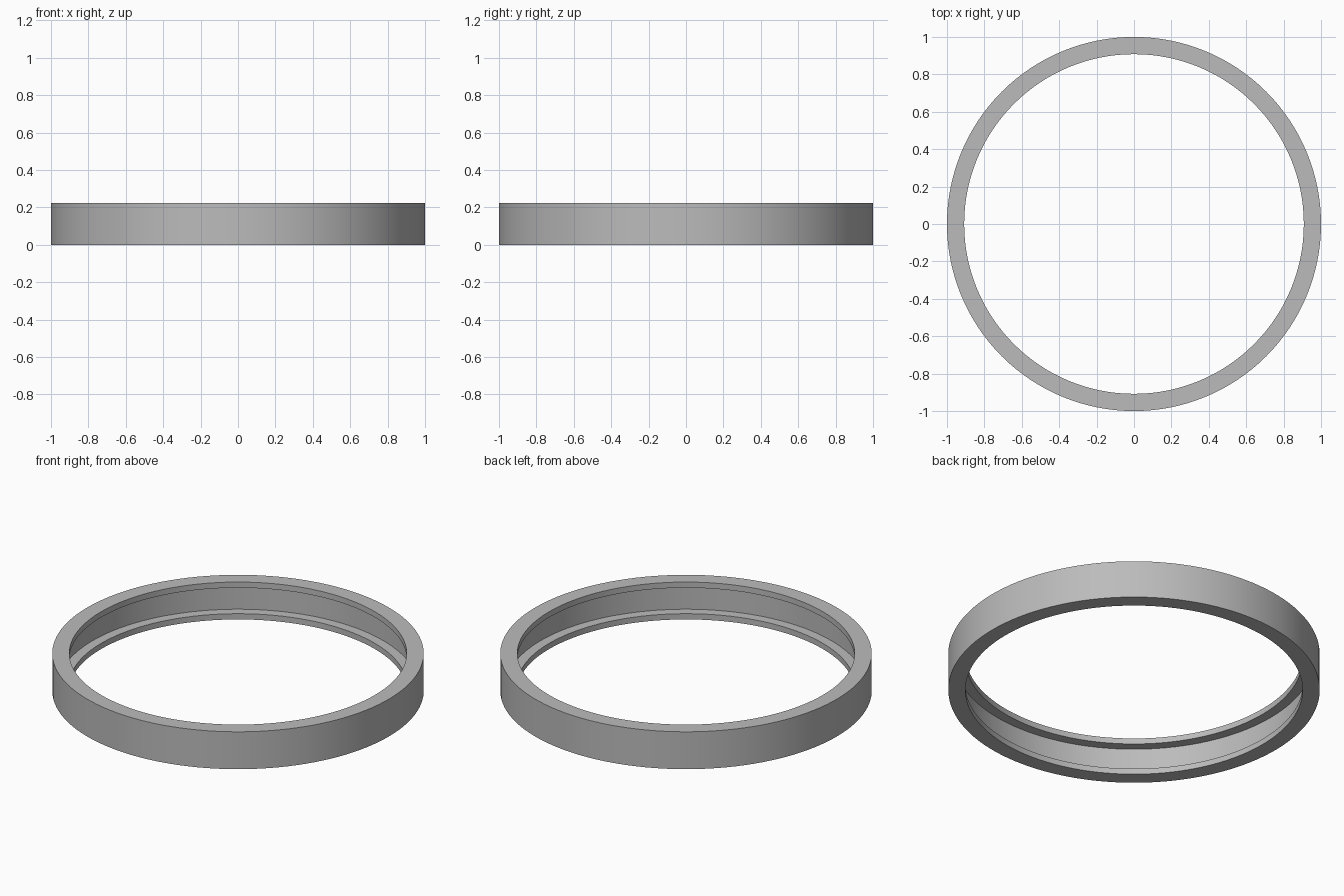
import bpy
import bmesh
from math import cos, sin, tau

cube = bpy.data.objects.get("Cube")
if cube:
    bpy.data.objects.remove(cube, do_unlink=True)

OUTER, INNER, GROOVE = 1.0, 0.908, 0.965
HEIGHT, LIP, SIDES = 0.222, 0.034, 128

# Plain grey material
grey = bpy.data.materials.new("grey")
grey.use_nodes = True
colour = (0.5, 0.5, 0.5, 1)
grey.diffuse_color = colour
grey.node_tree.nodes["Principled BSDF"].inputs["Base Color"].default_value = colour

# Cross-section: outer wall, flat rims, and a groove between two inner lips
profile = [
    (OUTER, 0), (OUTER, HEIGHT), (INNER, HEIGHT), (INNER, HEIGHT - LIP),
    (GROOVE, HEIGHT - LIP), (GROOVE, LIP), (INNER, LIP), (INNER, 0),
]

# Sweep the cross-section around the z axis
bm = bmesh.new()
loops = []
for i in range(SIDES):
    a = tau * i / SIDES
    loops.append([bm.verts.new((r * cos(a), r * sin(a), z)) for r, z in profile])
for i, here in enumerate(loops):
    there = loops[(i + 1) % SIDES]
    for j in range(len(profile)):
        k = (j + 1) % len(profile)
        bm.faces.new((here[j], there[j], there[k], here[k]))
bmesh.ops.recalc_face_normals(bm, faces=bm.faces)

mesh = bpy.data.meshes.new("grooved_ring")
bm.to_mesh(mesh)
bm.free()
mesh.materials.append(grey)
ring = bpy.data.objects.new("grooved_ring", mesh)
bpy.context.collection.objects.link(ring)

# Smooth walls with crisp rims
bpy.ops.object.select_all(action="DESELECT")
ring.select_set(True)
bpy.context.view_layer.objects.active = ring
bpy.ops.object.shade_smooth_by_angle()
